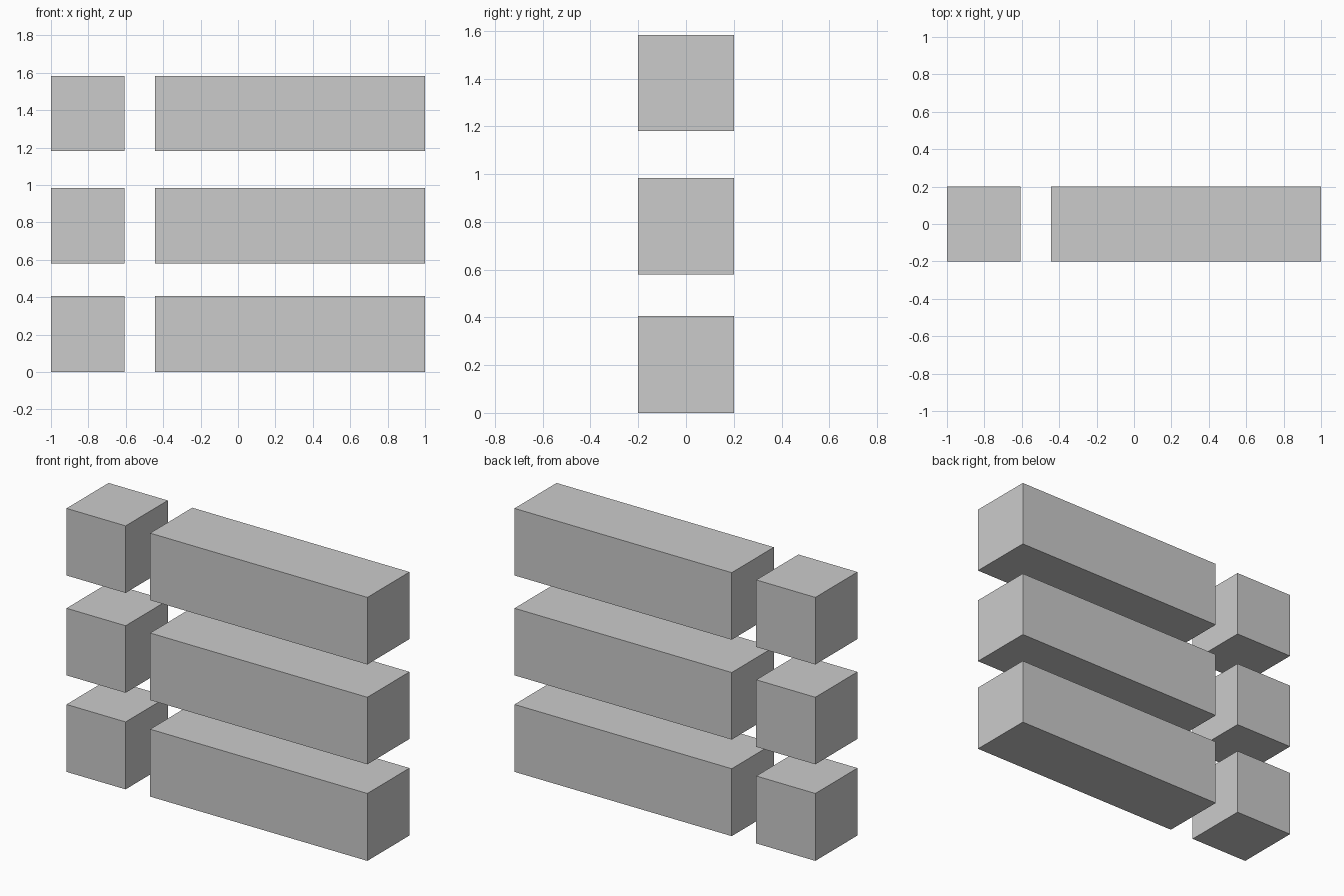
import bpy

if "Cube" in bpy.data.objects:
    bpy.data.objects.remove(bpy.data.objects["Cube"])


def box(name, x0, x1, z0, z1, half_depth=0.2):
    bpy.ops.mesh.primitive_cube_add(size=1, location=((x0 + x1) / 2, 0, (z0 + z1) / 2))
    ob = bpy.context.object
    ob.name = name
    ob.scale = (x1 - x0, 2 * half_depth, z1 - z0)
    bpy.ops.object.transform_apply(location=False, rotation=False, scale=True)
    return ob


# Three rows, each a bullet block on the left and a long bar on the right
rows = {"lower": (0.0, 0.405), "middle": (0.58, 0.983), "upper": (1.18, 1.583)}
for row, (z0, z1) in rows.items():
    box(f"{row}_bullet_block", -1.0, -0.607, z0, z1)
    box(f"{row}_long_bar", -0.444, 1.0, z0, z1)
